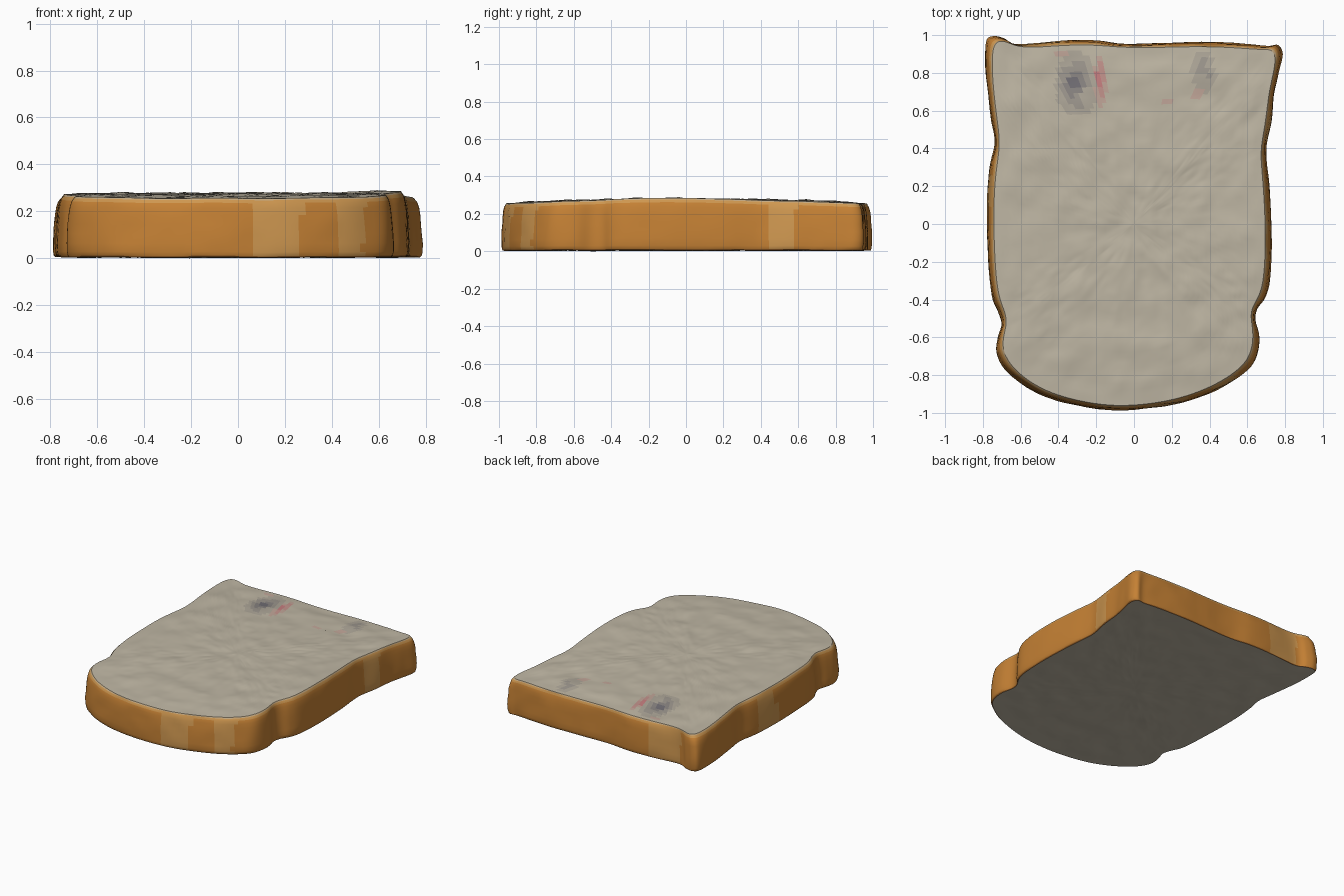
import bpy, math
from mathutils import Vector, noise

if "Cube" in bpy.data.objects:
    bpy.data.objects.remove(bpy.data.objects["Cube"])

# Slice outline seen from above, counter-clockwise from the front middle
OUTLINE = [(-0.08, -0.99), (0.1, -0.975), (0.26, -0.945), (0.43, -0.885), (0.57, -0.8), (0.645, -0.72),
           (0.665, -0.6), (0.645, -0.51), (0.655, -0.45), (0.695, -0.39), (0.72, -0.3), (0.73, -0.1),
           (0.722, 0.15), (0.705, 0.33), (0.703, 0.42), (0.73, 0.55), (0.745, 0.7), (0.768, 0.8),
           (0.788, 0.9), (0.765, 0.95), (0.71, 0.945), (0.6, 0.955), (0.4, 0.965), (0.18, 0.96),
           (-0.05, 0.955), (-0.22, 0.975), (-0.42, 0.97), (-0.62, 0.952), (-0.69, 0.985), (-0.75, 0.997),
           (-0.788, 0.96), (-0.785, 0.78), (-0.76, 0.57), (-0.74, 0.43), (-0.765, 0.3), (-0.78, 0.1),
           (-0.772, -0.2), (-0.755, -0.38), (-0.722, -0.46), (-0.702, -0.53), (-0.722, -0.6),
           (-0.73, -0.68), (-0.685, -0.77), (-0.57, -0.865), (-0.43, -0.93), (-0.25, -0.972)]
STEPS = 5


def spline(points):
    """Closed Catmull-Rom curve through the points."""
    n, out = len(points), []
    p = [Vector(q) for q in points]
    for i in range(n):
        a, b, c, d = p[i - 1], p[i], p[(i + 1) % n], p[(i + 2) % n]
        for s in range(STEPS):
            t = s / STEPS
            out.append(0.5 * (2 * b + (c - a) * t + (2 * a - 5 * b + 4 * c - d) * t * t
                              + (3 * b - a - 3 * c + d) * t ** 3))
    return out


def relax(points, times):
    for _ in range(times):
        n = len(points)
        points = [(points[i - 1] + 2 * points[i] + points[(i + 1) % n]) / 4 for i in range(n)]
    return points


def swell(x, y):
    """Gentle doming of the slice, with a raised right shoulder."""
    return 0.018 * (1 - y * y) + 0.014 * math.exp(-((x - 0.67) / 0.12) ** 2 - ((y + 0.1) / 0.4) ** 2)


def material(name, color):
    m = bpy.data.materials.new(name)
    m.diffuse_color = (*color, 1)
    m.use_nodes = True
    m.node_tree.nodes["Principled BSDF"].inputs["Base Color"].default_value = m.diffuse_color
    return m


def skin(name, rings, mats, pick, cap=False):
    """Join rings of points with quads; optionally close the last ring with a fan."""
    n = len(rings[0])
    verts = [v for r in rings for v in r]
    faces = [(k * n + i, k * n + (i + 1) % n, (k + 1) * n + (i + 1) % n, (k + 1) * n + i)
             for k in range(len(rings) - 1) for i in range(n)]
    if cap:
        last = (len(rings) - 1) * n
        verts.append(sum(rings[-1], Vector()) / n)
        faces += [(last + i, last + (i + 1) % n, len(verts) - 1) for i in range(n)]
    if name == "bottom_crumb":
        faces = [f[::-1] for f in faces]
    me = bpy.data.meshes.new(name)
    me.from_pydata(verts, [], faces)
    for m in mats:
        me.materials.append(m)
    for f in me.polygons:
        f.use_smooth = True
        f.material_index = pick(f.index // n, f.center)
    ob = bpy.data.objects.new(name, me)
    bpy.context.collection.objects.link(ob)
    return ob


outer = spline(OUTLINE)
inner = [Vector((p.x * 0.955, p.y * 0.975)) for p in relax(outer, 14)]

# Crust: blend from outer to inner outline going up the wall
PROFILE = [(0.3, 0.012), (0.1, 0.018), (0.0, 0.035), (0.0, 0.07), (0.06, 0.11), (0.14, 0.15),
           (0.25, 0.19), (0.38, 0.22), (0.55, 0.242), (0.78, 0.255), (1.0, 0.262)]
crust_rings = []
for k, (t, z) in enumerate(PROFILE):
    ring = []
    for a, b in zip(outer, inner):
        p = a.lerp(b, t)
        wob = 0.0 if k in (0, len(PROFILE) - 1) else 0.008 * noise.noise((p.x * 6, p.y * 6, z * 8))
        p = p * (1 - abs(wob))
        up = swell(p.x, p.y) * z / 0.262 + 0.004 * noise.noise((p.x * 4, p.y * 4, 3))
        ring.append(Vector((p.x, p.y, z + up)))
    crust_rings.append(ring)


def crumb_rings(edge, lift, rough, count=34):
    """Concentric rings from the crust edge to the middle, with a rough crumb texture."""
    rings = []
    mean = sum(v.z for v in edge) / len(edge)
    for k in range(count):
        f = 1 - k / count
        fade = min(1, k / 3)
        ring = []
        for v in edge:
            x, y = v.x * f, v.y * f
            base = mean + (v.z - mean) * f * f
            if lift:
                flat = 0.266 + swell(x, y)
                base = v.z + (flat - v.z) * min(1, k / 5)
            q = Vector((x, y, 0))
            bump = noise.noise(q * 7) + 0.6 * abs(noise.noise(q * 15)) - 0.5 * abs(noise.noise(q * 11 + Vector((5, 2, 1))))
            ring.append(Vector((x, y, base + rough * fade * bump)))
        rings.append(ring)
    return rings


top_rings = crumb_rings(crust_rings[-1], True, 0.009)
bottom_rings = crumb_rings(crust_rings[0], False, 0.005)

# Rest the slice on the ground
low = min(v.z for rs in (crust_rings, bottom_rings) for r in rs for v in r)
for rs in (crust_rings, top_rings, bottom_rings):
    for r in rs:
        for v in r:
            v.z -= low

# Colours: crust tones, crumb, and faded smudges
CRUMB = (0.52, 0.47, 0.37)
crumb = material("crumb", CRUMB)
crust_mats = [material("crust_dark", (0.3, 0.11, 0.02)), material("crust", (0.56, 0.22, 0.035)),
              material("crust_light", (0.62, 0.31, 0.08)), material("crust_rim", (0.56, 0.4, 0.22))]


def tints(name, color):
    return [material(f"{name}_{i}", [a + (b - a) * i / 4 for a, b in zip(CRUMB, color)]) for i in range(1, 5)]


top_mats = [crumb] + tints("grey_smudge", (0.17, 0.16, 0.18)) + tints("pink_smudge", (0.6, 0.13, 0.17))
GREY = [(-0.31, 0.74, 0.1, 0.15, 1.0), (0.37, 0.81, 0.06, 0.11, 0.75)]
PINK = [(-0.18, 0.76, 0.03, 0.12, 1.0), (-0.4, 0.91, 0.05, 0.02, 0.6),
        (0.34, 0.7, 0.04, 0.04, 0.5), (0.17, 0.65, 0.05, 0.03, 0.4)]


def strength(spots, c):
    return max(s * math.exp(-((c.x - x) / rx) ** 2 - ((c.y - y) / ry) ** 2) for x, y, rx, ry, s in spots)


def smudge(_, c):
    blotch = 0.75 + 0.5 * noise.noise((c.x * 18, c.y * 14, 7))
    g, p = strength(GREY, c) * blotch, strength(PINK, c) * blotch
    level = min(4, int(max(g, p) * 5))
    return 0 if level == 0 else level + (4 if p > g else 0)


def crust_tone(k, c):
    if k < 1:
        return 0
    if k == len(PROFILE) - 2:
        return 3
    if k == len(PROFILE) - 3:
        return 2
    return 2 if noise.noise((c.x * 3, c.y * 3, 1)) > 0.3 else 1


skin("crust", crust_rings, crust_mats, crust_tone)
skin("top_crumb", top_rings, top_mats, smudge, cap=True)
skin("bottom_crumb", bottom_rings, [crumb], lambda k, c: 0, cap=True)
